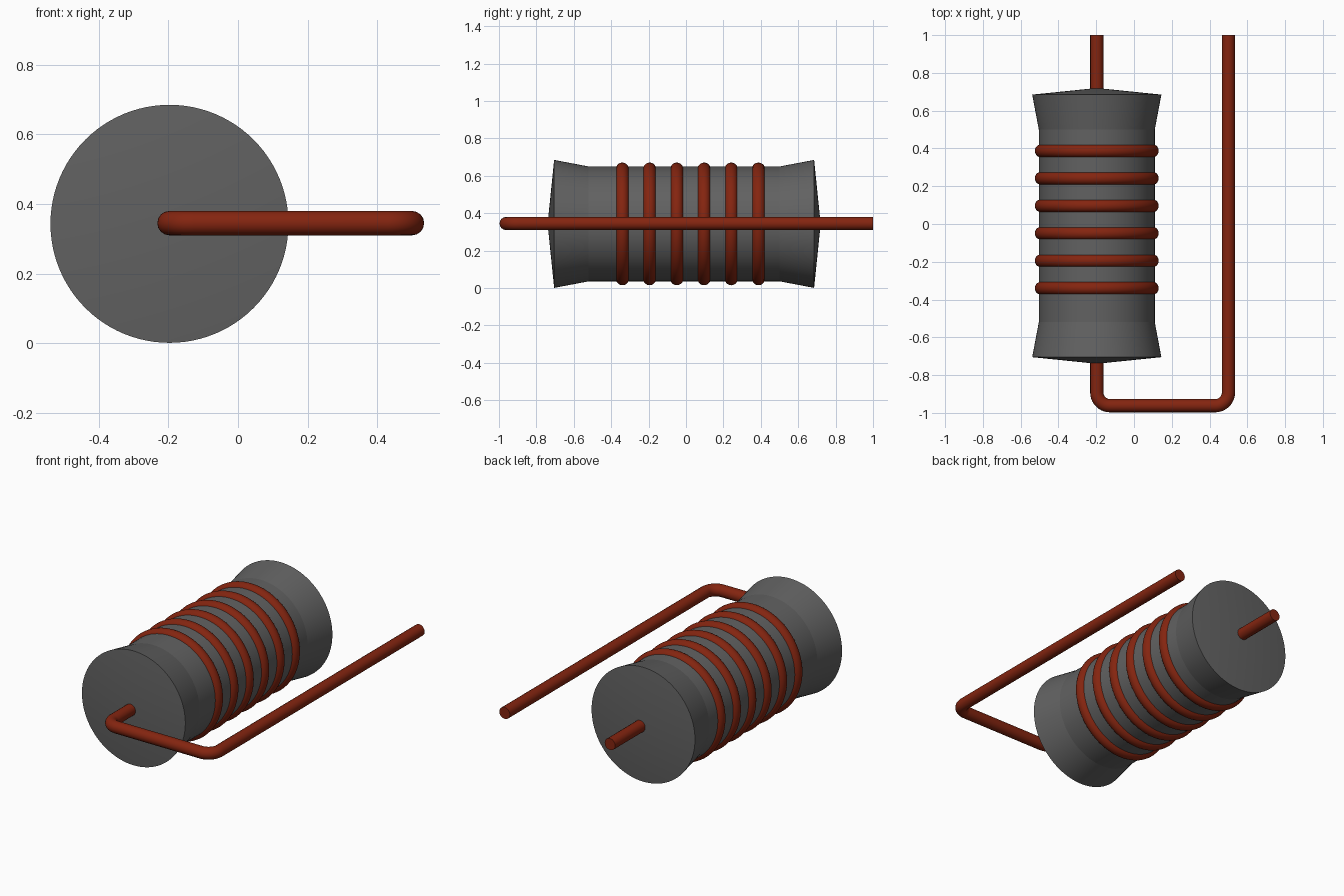
import bpy, bmesh
from math import pi, sin, cos, radians
from mathutils import Vector

if "Cube" in bpy.data.objects:
    bpy.data.objects.remove(bpy.data.objects["Cube"], do_unlink=True)

AXIS_X, AXIS_Z = -0.197, 0.343   # centre line of the core
WIRE_R = 0.035


def material(name, colour):
    mat = bpy.data.materials.new(name)
    mat.use_nodes = True
    mat.diffuse_color = colour
    mat.node_tree.nodes["Principled BSDF"].inputs["Base Color"].default_value = colour
    return mat


def smooth(obj, mat, angle=30):
    obj.data.materials.clear()
    obj.data.materials.append(mat)
    bpy.ops.object.select_all(action="DESELECT")
    obj.select_set(True)
    bpy.context.view_layer.objects.active = obj
    bpy.ops.object.shade_smooth_by_angle(angle=radians(angle))


def lathe(name, profile, mat, steps=96):
    """Spin (y, radius) points about the core's centre line."""
    bm = bmesh.new()
    verts = [bm.verts.new((r, y, 0)) for y, r in profile]
    edges = [bm.edges.new(pair) for pair in zip(verts, verts[1:])]
    bmesh.ops.spin(bm, geom=verts + edges, cent=(0, 0, 0), axis=(0, 1, 0),
                   angle=2 * pi, steps=steps)
    bmesh.ops.remove_doubles(bm, verts=bm.verts, dist=0.0001)
    bmesh.ops.recalc_face_normals(bm, faces=bm.faces)
    mesh = bpy.data.meshes.new(name)
    bm.to_mesh(mesh)
    bm.free()
    obj = bpy.data.objects.new(name, mesh)
    obj.location = (AXIS_X, 0, AXIS_Z)
    bpy.context.collection.objects.link(obj)
    smooth(obj, mat, 8)
    return obj


grey = material("dark_grey", (0.12, 0.12, 0.12, 1))
copper = material("copper_red", (0.23, 0.018, 0.005, 1))

# Core with flared ends and shallow conical caps
lathe("core", [(-0.74, 0), (-0.705, 0.342), (-0.52, 0.307),
               (0.50, 0.307), (0.685, 0.342), (0.72, 0)], grey)

# Wire turns around the core
for i in range(6):
    bpy.ops.mesh.primitive_torus_add(
        major_segments=96, minor_segments=20, major_radius=0.293,
        minor_radius=WIRE_R, location=(AXIS_X, -0.34 + 0.1455 * i, AXIS_Z),
        rotation=(pi / 2, 0, 0))
    turn = bpy.context.object
    turn.name = f"wire_turn_{i + 1}"
    smooth(turn, copper, 60)

# Lead wire: through the core, round two bends and back
RIGHT_X, FRONT_Y, BEND = 0.50, -0.962, 0.07


def bend(cx, start):
    return [Vector((cx + BEND * cos(start + pi / 2 * k / 10),
                    FRONT_Y + BEND + BEND * sin(start + pi / 2 * k / 10), 0))
            for k in range(11)]


path = [Vector((AXIS_X, 1, 0))]
path += bend(AXIS_X + BEND, pi)
path += bend(RIGHT_X - BEND, 1.5 * pi)
path += [Vector((RIGHT_X, 1, 0))]

curve = bpy.data.curves.new("lead_wire", "CURVE")
curve.dimensions = "3D"
curve.bevel_depth = WIRE_R
curve.bevel_resolution = 6
curve.use_fill_caps = True
spline = curve.splines.new("POLY")
spline.points.add(len(path) - 1)
for point, co in zip(spline.points, path):
    point.co = (*co, 1)
lead = bpy.data.objects.new("lead_wire", curve)
lead.location.z = AXIS_Z + 0.002
bpy.context.collection.objects.link(lead)
bpy.ops.object.select_all(action="DESELECT")
lead.select_set(True)
bpy.context.view_layer.objects.active = lead
bpy.ops.object.convert(target="MESH")
smooth(bpy.context.object, copper, 40)
